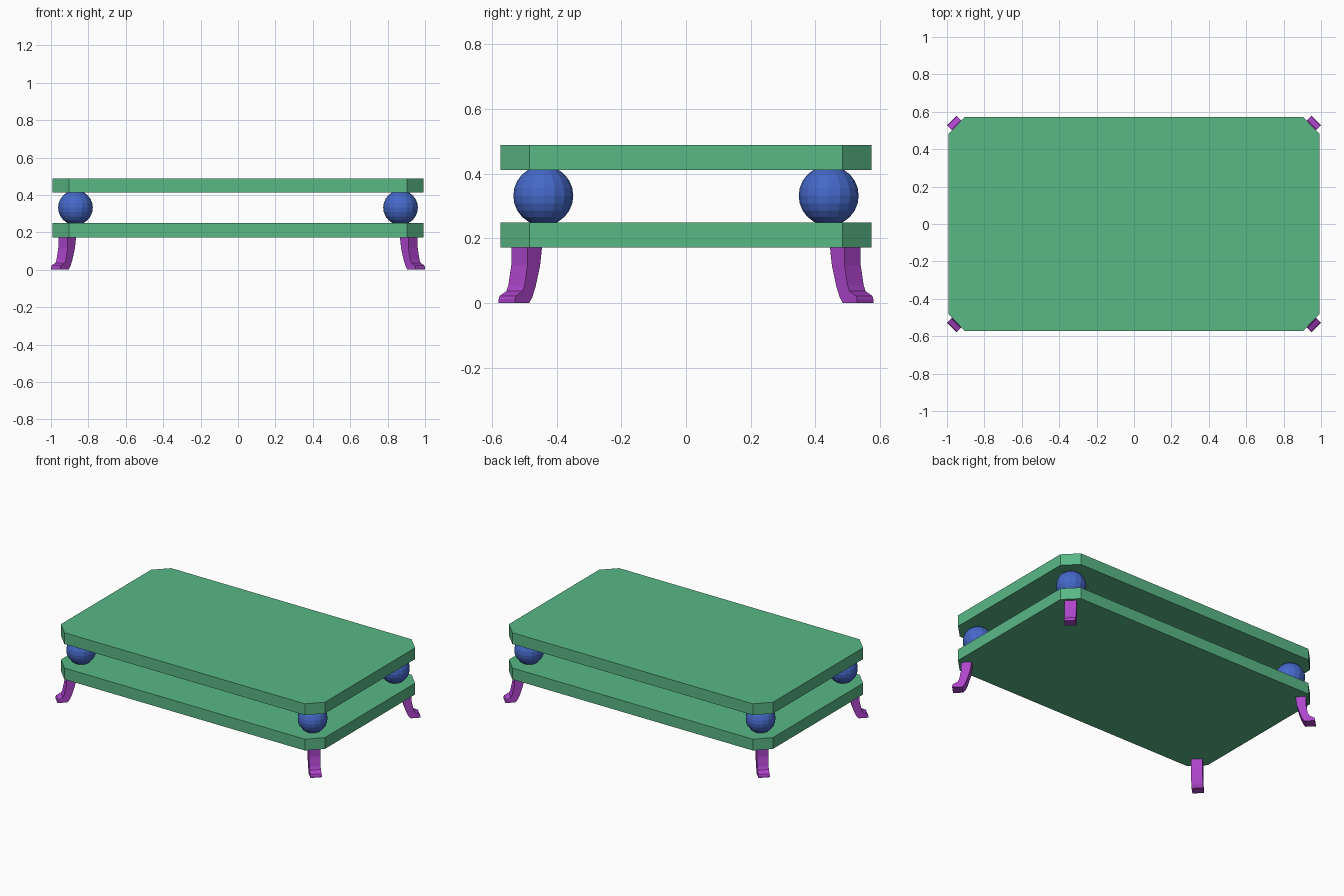
import bpy, bmesh

if "Cube" in bpy.data.objects:
    bpy.data.objects.remove(bpy.data.objects["Cube"])


def material(name, color):
    m = bpy.data.materials.new(name)
    m.diffuse_color = (*color, 1)
    m.use_nodes = True
    m.node_tree.nodes["Principled BSDF"].inputs["Base Color"].default_value = m.diffuse_color
    return m


GREEN = material("green", (0.10, 0.48, 0.24))
BLUE = material("blue", (0.06, 0.14, 0.58))
PURPLE = material("purple", (0.42, 0.06, 0.60))


def prism(name, points, offset, mat):
    """Extrude a closed outline of 3D points by an offset vector."""
    bm = bmesh.new()
    face = bm.faces.new([bm.verts.new(p) for p in points])
    ext = bmesh.ops.extrude_face_region(bm, geom=[face])
    verts = [g for g in ext["geom"] if isinstance(g, bmesh.types.BMVert)]
    bmesh.ops.translate(bm, verts=verts, vec=offset)
    bmesh.ops.recalc_face_normals(bm, faces=bm.faces)
    mesh = bpy.data.meshes.new(name)
    bm.to_mesh(mesh)
    bm.free()
    mesh.materials.append(mat)
    obj = bpy.data.objects.new(name, mesh)
    bpy.context.collection.objects.link(obj)
    return obj


# Two slabs with clipped corners
X, Y, CX, CY = 0.991, 0.573, 0.903, 0.484
OUTLINE = [(X, -CY), (X, CY), (CX, Y), (-CX, Y),
           (-X, CY), (-X, -CY), (-CX, -Y), (CX, -Y)]
for name, z in (("lower_shelf", 0.172), ("table_top", 0.412)):
    prism(name, [(x, y, z) for x, y in OUTLINE], (0, 0, 0.077), GREEN)

# Leg side profile: (y position along the diagonal, height)
PROFILE = [(0.469, 0.18), (0.515, 0.18), (0.515, 0.117), (0.524, 0.055),
           (0.530, 0.037), (0.540, 0.030), (0.551, 0.022), (0.554, 0.012),
           (0.554, 0), (0.510, 0), (0.500, 0.018), (0.490, 0.05),
           (0.476, 0.115)]
HALF = 0.025    # half leg width, measured along each axis

for sx, side in ((-1, "left"), (1, "right")):
    for sy, end in ((-1, "front"), (1, "back")):
        # Curved leg turned outward at the corner
        pts = [(sx * (d + 0.421 - HALF), sy * (d + HALF), z) for d, z in PROFILE]
        prism(f"{end}_{side}_leg", pts, (sx * 2 * HALF, -sy * 2 * HALF, 0), PURPLE)

        # Ball spacer between the slabs
        bpy.ops.mesh.primitive_uv_sphere_add(
            segments=16, ring_count=12, radius=0.0927,
            location=(sx * 0.869, sy * 0.441, 0.332))
        ball = bpy.context.object
        ball.name = f"{end}_{side}_ball"
        ball.data.materials.append(BLUE)
